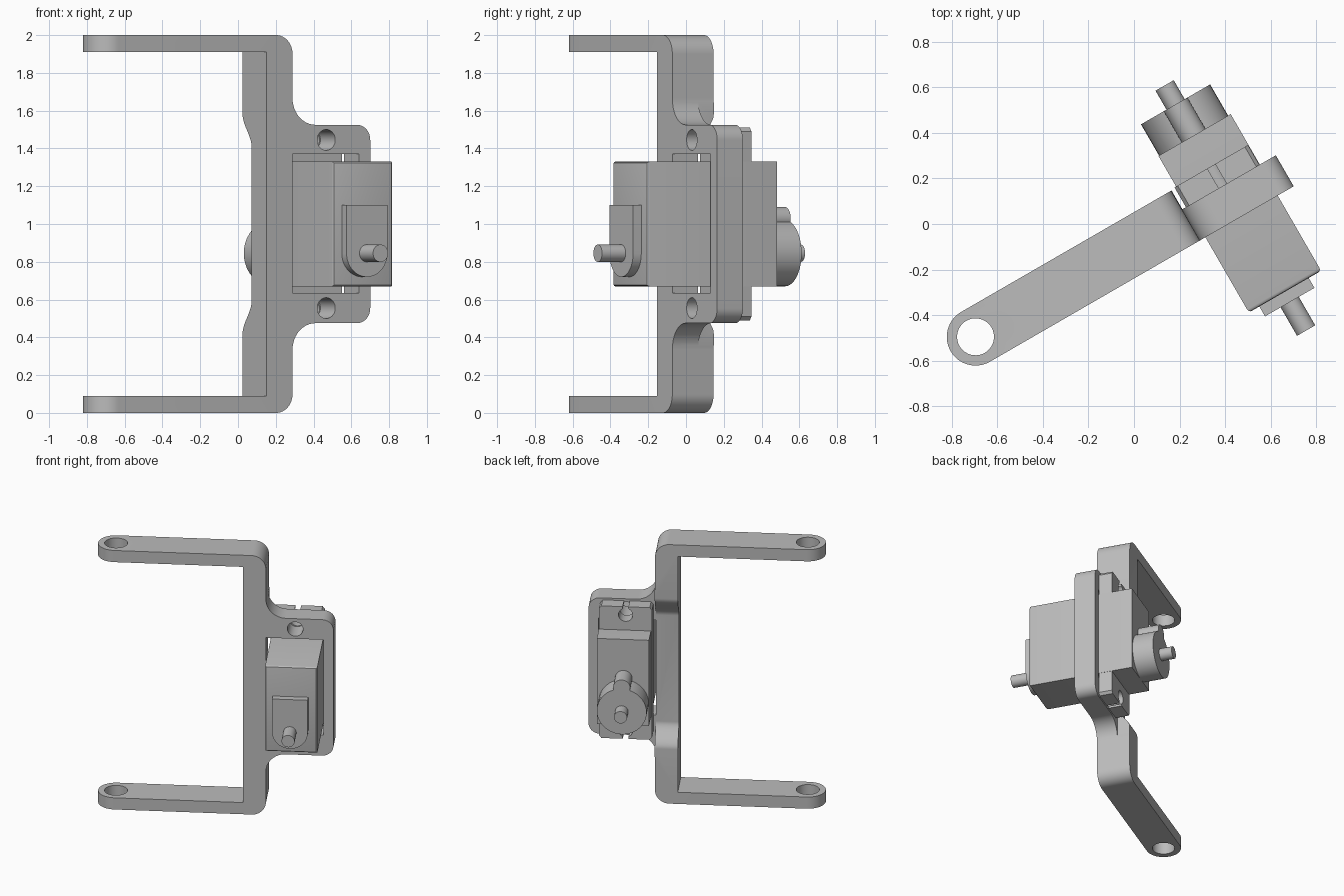
import bpy, bmesh
from math import cos, sin, radians
from mathutils import Matrix

if "Cube" in bpy.data.objects:
    bpy.data.objects.remove(bpy.data.objects["Cube"], do_unlink=True)

grey = bpy.data.materials.new("plain_grey")
grey.use_nodes = True
colour = (0.5, 0.5, 0.5, 1)
grey.diffuse_color = colour
grey.node_tree.nodes["Principled BSDF"].inputs["Base Color"].default_value = colour

# Everything is built square to the axes, then turned about z
TURN = Matrix.Rotation(radians(30), 4, 'Z')
MID_U = 0.42      # centre line of the servo
SHAFT_Z = 0.845   # height of the servo axle
FRONT, BACK = -0.207, -0.05   # faces of the mounting plate


def arc(cx, cy, r, start, end, n=12):
    angles = [radians(start + (end - start) * i / n) for i in range(n + 1)]
    return [(cx + r * cos(a), cy + r * sin(a)) for a in angles]


def rect(a0, b0, a1, b1):
    return [(a0, b0), (a1, b0), (a1, b1), (a0, b1)]


def mirrored(half):
    """Close an upper half outline with its reflection about z = 1."""
    return half + [(a, 2 - z) for a, z in reversed(half)]


def prism(name, outline, axis, lo, hi):
    """Extrude a flat outline along x, y or z."""
    place = {'x': lambda a, b, w: (w, a, b),
             'y': lambda a, b, w: (a, w, b),
             'z': lambda a, b, w: (a, b, w)}[axis]
    bm = bmesh.new()
    low = [bm.verts.new(place(a, b, lo)) for a, b in outline]
    high = [bm.verts.new(place(a, b, hi)) for a, b in outline]
    bm.faces.new(low)
    bm.faces.new(high)
    for i in range(len(low)):
        j = (i + 1) % len(low)
        bm.faces.new((low[i], low[j], high[j], high[i]))
    bmesh.ops.recalc_face_normals(bm, faces=bm.faces)
    mesh = bpy.data.meshes.new(name)
    bm.to_mesh(mesh)
    bm.free()
    mesh.materials.append(grey)
    obj = bpy.data.objects.new(name, mesh)
    bpy.context.collection.objects.link(obj)
    return obj


def rod(name, u, z, r, lo, hi):
    return prism(name, arc(u, z, r, 0, 360, 40)[:-1], 'y', lo, hi)


def apply(obj, modifier):
    bpy.context.view_layer.objects.active = obj
    bpy.ops.object.modifier_apply(modifier=modifier.name)


def boolean(obj, tool, operation):
    tool.hide_render = True
    mod = obj.modifiers.new("cut", 'BOOLEAN')
    mod.operation, mod.solver, mod.object = operation, 'EXACT', tool
    bpy.context.view_layer.update()
    apply(obj, mod)
    bpy.data.objects.remove(tool, do_unlink=True)


parts = []

# Bracket: side outline trimmed by its plan outline
side = [(0.054, 1.91), (-1.1, 1.91), (-1.1, 2.0)]
side += arc(0.114, 1.9, 0.1, 90, 0)
side += arc(0.354, 1.665, 0.14, 180, 270)
side += arc(0.609, 1.445, 0.08, 90, 0)
bracket = prism("bracket", mirrored(side), 'y', -0.3, 0.2)
plan = arc(-0.849, -0.081, 0.126, 90, 270, 32)
plan += [(0.8, FRONT), (0.8, BACK), (0.216, BACK), (0.216, 0.045)]
boolean(bracket, prism("plan_trim", plan, 'z', -0.1, 2.1), 'INTERSECT')

# Slimmer middle of the post, with curved shoulders
shoulder = [(0.3, 1.58)]
for i in range(16, -1, -1):
    t = i / 16
    shoulder.append((BACK + 0.095 * t * t * (3 - 2 * t), 1.41 + 0.17 * t))
boolean(bracket, prism("post_trim", mirrored(shoulder), 'x', -0.1, 0.216), 'DIFFERENCE')

# Pivot holes, servo opening and screw holes
pivot = arc(-0.849, -0.081, 0.081, 0, 360, 40)[:-1]
boolean(bracket, prism("pivot_cutter", pivot, 'z', -0.1, 2.1), 'DIFFERENCE')
opening = rect(0.214, 0.635, 0.62, 1.37)
boolean(bracket, prism("opening_cutter", opening, 'y', -0.4, 0.1), 'DIFFERENCE')
for z in (0.555, 1.445):
    boolean(bracket, rod("screw_cutter", MID_U, z, 0.055, -0.4, 0.1), 'DIFFERENCE')
parts.append(bracket)

# Servo case with softened front edges
case = prism("servo_case", rect(0.242, 0.67, 0.608, 1.33), 'y', -0.588, 0.205)
bm = bmesh.new()
bm.from_mesh(case.data)
front_edges = [e for e in bm.edges if all(v.co.y < -0.5 for v in e.verts)]
bmesh.ops.bevel(bm, geom=front_edges, offset=0.015, segments=3, profile=0.5, affect='EDGES')
bm.to_mesh(case.data)
bm.free()
parts.append(case)

# Servo mounting ears with keyhole slots
ear = [(0.606, 1.49), (0.59, 1.51), (MID_U + 0.02, 1.51)]
ear += arc(MID_U, 1.447, 0.05, 66, -246, 28)
ear += [(MID_U - 0.02, 1.51), (0.25, 1.51), (0.234, 1.49)]
parts.append(prism("servo_ears", mirrored(ear), 'y', BACK, 0.05))

# Gear housings and output shaft at the back
parts.append(rod("gear_housing", MID_U, SHAFT_Z, 0.175, 0.2, 0.363))
parts.append(rod("small_gear_housing", MID_U, 1.03, 0.06, 0.2, 0.363))
parts.append(rod("output_shaft", MID_U, SHAFT_Z, 0.046, 0.35, 0.459))

# Rounded boss and idler shaft at the front
boss = [(0.545, 1.1), (0.295, 1.1)] + arc(MID_U, SHAFT_Z, 0.125, 180, 360, 24)
parts.append(prism("front_boss", boss, 'y', -0.638, -0.58))
parts.append(rod("idler_shaft", MID_U, SHAFT_Z, 0.046, -0.782, -0.63))

# Turn the assembly and smooth the curved faces
for obj in parts:
    obj.data.transform(TURN)
    bpy.ops.object.select_all(action='DESELECT')
    obj.select_set(True)
    bpy.context.view_layer.objects.active = obj
    bpy.ops.object.shade_smooth_by_angle(angle=radians(30))
